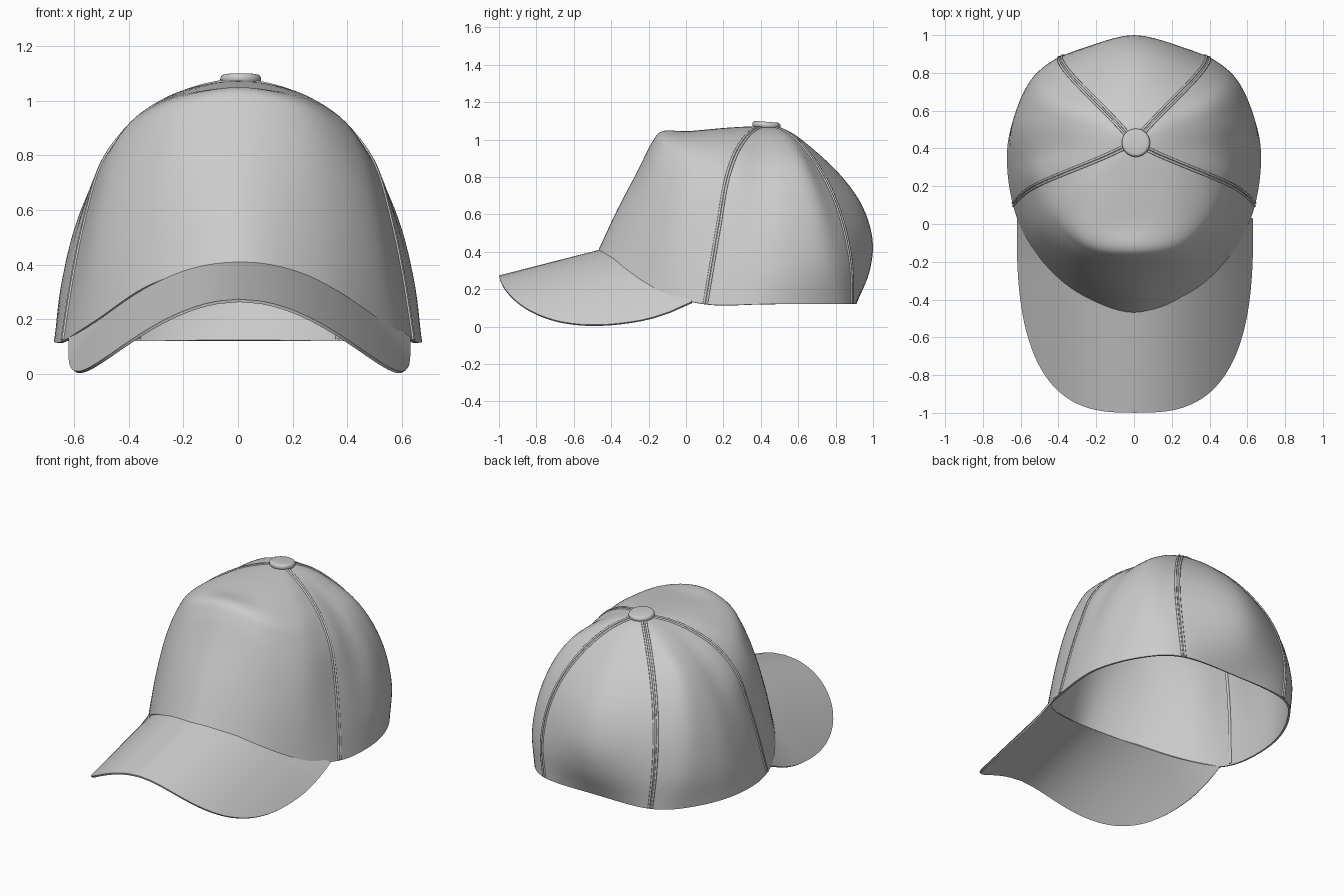
import bpy, bmesh, math
from mathutils import Vector

if "Cube" in bpy.data.objects:
    bpy.data.objects.remove(bpy.data.objects["Cube"])

# Half-crown meridians around the button axis: angle, then (radius, z) from rim upward
CENTRE_Y = 0.43
ANGLES = [-90, -69, -48, -27, 0, 27, 51, 90]
PROFILES = [
    [(.90, .405), (.80, .62), (.69, .83), (.615, .98), (.555, 1.045), (.42, 1.045), (.20, 1.064)],
    [(.845, .335), (.77, .56), (.69, .78), (.63, .92), (.57, 1.0), (.42, 1.036), (.20, 1.062)],
    [(.78, .195), (.735, .42), (.675, .65), (.605, .82), (.525, .93), (.36, 1.015), (.18, 1.058)],
    [(.72, .12), (.67, .35), (.615, .56), (.545, .765), (.43, .91), (.29, 1.0), (.15, 1.052)],
    [(.668, .12), (.648, .31), (.595, .53), (.515, .72), (.41, .87), (.27, .985), (.14, 1.05)],
    [(.63, .12), (.64, .32), (.60, .54), (.525, .73), (.42, .88), (.275, .985), (.14, 1.05)],
    [(.59, .12), (.60, .32), (.565, .52), (.49, .70), (.375, .86), (.24, .985), (.12, 1.05)],
    [(.48, .12), (.55, .29), (.568, .46), (.515, .64), (.405, .80), (.26, .94), (.12, 1.045)],
]
N = 14


def catmull(a, b, c, d, t):
    return 0.5 * (2 * b + (c - a) * t + (2 * a - 5 * b + 4 * c - d) * t * t
                  + (3 * b - a - 3 * c + d) * t ** 3)


def meridian(i):
    k = i % N
    angle = math.radians(ANGLES[k] if k <= 7 else 180 - ANGLES[N - k])
    pts = []
    for j, (r, z) in enumerate(PROFILES[min(k, N - k)]):
        # seams bow slightly toward the sides
        a = angle - math.radians(4.5) * math.sin(2 * angle) * math.sin(math.pi * j / 7)
        pts.append(Vector((r * math.cos(a), r * math.sin(a), z)))
    return pts


def crown_point(u, v):
    """u = 0..14 around the crown, v = 0..7 from rim to top."""
    i = math.floor(u)
    keys = [meridian(i + k) for k in (-1, 0, 1, 2)]
    ctrl = [catmull(*[k[j] for k in keys], u - i) for j in range(7)]
    last = ctrl[-1]
    ctrl = [2 * ctrl[0] - ctrl[1]] + ctrl + [Vector((0, 0, 1.072)), Vector((-last.x, -last.y, last.z))]
    j = min(int(v), 6)
    p = catmull(*ctrl[j:j + 4], v - j)
    # soft cloth folds in the side panels
    m = min(u % N, N - u % N)
    fold = 1
    if 3 < m < 6:
        s = (m - 3) / 3
        fold += math.sin(math.pi * v / 7) * (0.008 * math.sin(math.pi * s) ** 2
                                             + 0.007 * math.sin(6 * math.pi * s))
    return Vector((p.x * fold, CENTRE_Y + p.y * fold, p.z))


def add_mesh(name, verts, faces):
    mesh = bpy.data.meshes.new(name)
    mesh.from_pydata(verts, [], faces)
    ob = bpy.data.objects.new(name, mesh)
    bpy.context.collection.objects.link(ob)
    return ob


def smooth(ob, angle=40):
    """Apply the modifiers, then shade smooth with sharp rims."""
    bpy.ops.object.select_all(action='DESELECT')
    ob.select_set(True)
    bpy.context.view_layer.objects.active = ob
    bpy.ops.object.convert(target='MESH')
    bpy.ops.object.shade_smooth_by_angle(angle=math.radians(angle))


def thicken(ob, thickness, offset):
    mod = ob.modifiers.new("thickness", 'SOLIDIFY')
    mod.thickness = thickness
    mod.offset = offset


# Crown
NU, NV = N * 8, 35
verts = [crown_point(i / 8, j / 5) for j in range(NV) for i in range(NU)]
verts.append(Vector((0, CENTRE_Y, 1.072)))
faces = []
for j in range(NV - 1):
    for i in range(NU):
        k = (i + 1) % NU
        faces.append((j * NU + i, j * NU + k, (j + 1) * NU + k, (j + 1) * NU + i))
top = (NV - 1) * NU
faces += [(top + i, top + (i + 1) % NU, len(verts) - 1) for i in range(NU)]
crown = add_mesh("crown", verts, faces)
thicken(crown, 0.012, -1)
smooth(crown, 50)


# Brim: a bent sheet between the crown's front rim and a rounded outline
def brim_z(x, y):
    lift = 0.035 * max(0, (y + 0.25) / 0.28) ** 2
    return 0.403 + 0.255 * (y + 0.47) - 1.13 * x * x + lift


COLS, ROWS = 64, 12
verts, faces = [], []
for i in range(COLS + 1):
    a = math.pi * i / COLS
    c, s = math.cos(a), max(math.sin(a), 0)
    inner = Vector((0.615 * c, -0.462 + 1.3 * (0.615 * c) ** 2))
    outer = Vector((math.copysign(0.622 * abs(c) ** (2 / 2.9), c), 0.03 - 1.028 * s ** (2 / 2.8)))
    for j in range(ROWS + 1):
        p = inner.lerp(outer, j / ROWS)
        verts.append((p.x + 0.005, p.y, brim_z(p.x, p.y)))
for i in range(COLS):
    for j in range(ROWS):
        a = i * (ROWS + 1) + j
        faces.append((a, a + 1, a + ROWS + 2, a + ROWS + 1))
brim = add_mesh("brim", verts, faces)
thicken(brim, 0.011, 0)
smooth(brim)


def tube(name, pts, radius, sides=8):
    verts, faces = [], []
    for k, p in enumerate(pts):
        t = (pts[min(k + 1, len(pts) - 1)] - pts[max(k - 1, 0)]).normalized()
        n = t.cross((p - Vector((0, CENTRE_Y, 0.2))).normalized()).normalized()
        b = t.cross(n)
        for q in range(sides):
            a = 2 * math.pi * q / sides
            verts.append(p + radius * (math.cos(a) * n + math.sin(a) * b))
    for k in range(len(pts) - 1):
        for q in range(sides):
            r = (q + 1) % sides
            faces.append((k * sides + q, k * sides + r, (k + 1) * sides + r, (k + 1) * sides + q))
    faces += [tuple(range(sides))[::-1], tuple(range(len(verts) - sides, len(verts)))]
    ob = add_mesh(name, verts, faces)
    bm = bmesh.new()
    bm.from_mesh(ob.data)
    bmesh.ops.recalc_face_normals(bm, faces=bm.faces)
    bm.to_mesh(ob.data)
    bm.free()
    smooth(ob, 60)


# Panel seams: a pair of outer ridges and one inner tape for each
for label, u in (("front_right", 3), ("back_right", 6), ("back_left", 8), ("front_left", 11)):
    levels = [0.02 + 6.6 * k / 40 for k in range(41)]
    for side, d in (("a", -0.008), ("b", 0.008)):
        pts = []
        for v in levels:
            p = crown_point(u, v)
            r = math.hypot(p.x, p.y - CENTRE_Y)
            pts.append(crown_point(u + d / (0.45 * r), v))
        tube(f"seam_ridge_{label}_{side}", pts, 0.0065)
    core = Vector((0, CENTRE_Y, 0.3))
    pts = [crown_point(u, v) for v in levels]
    tube(f"seam_tape_{label}", [p + (core - p).normalized() * 0.012 for p in pts], 0.009)

# Top button
bpy.ops.mesh.primitive_cylinder_add(vertices=32, radius=0.075, depth=0.036,
                                    location=(0.01, CENTRE_Y, 1.077), rotation=(-0.08, 0, 0))
button = bpy.context.object
button.name = "top_button"
bevel = button.modifiers.new("round", 'BEVEL')
bevel.width = 0.016
bevel.segments = 4
smooth(button)
